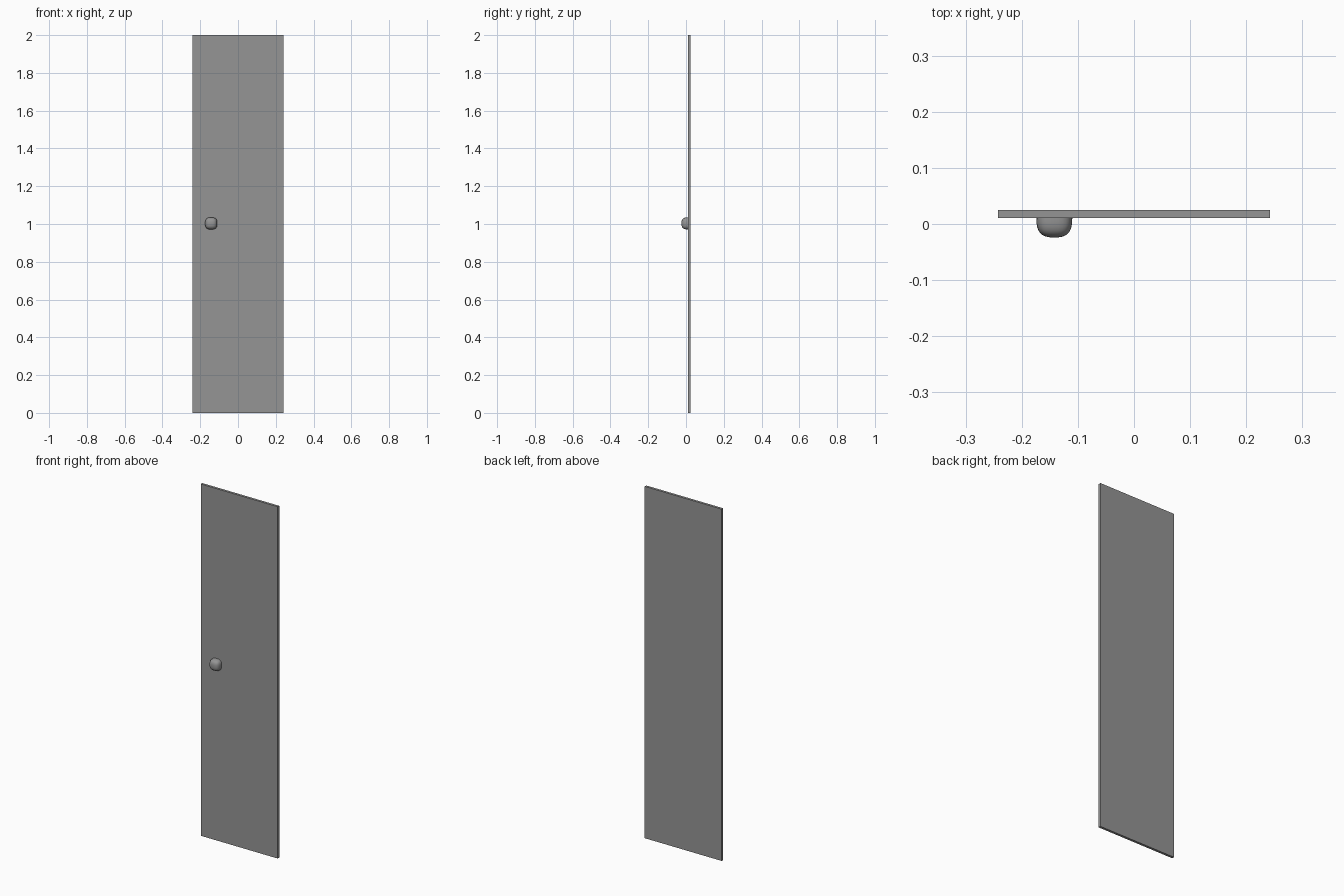
import bpy
import bmesh

old = bpy.data.objects.get("Cube")
if old:
    bpy.data.objects.remove(old, do_unlink=True)

# One plain grey for the panel and the knob
grey = bpy.data.materials.new("mid_grey")
grey.use_nodes = True
colour = (0.3, 0.3, 0.3, 1)
grey.diffuse_color = colour
grey.node_tree.nodes["Principled BSDF"].inputs["Base Color"].default_value = colour


def add_object(name, bm):
    mesh = bpy.data.meshes.new(name)
    bm.to_mesh(mesh)
    bm.free()
    mesh.materials.append(grey)
    obj = bpy.data.objects.new(name, mesh)
    bpy.context.collection.objects.link(obj)
    return obj


# Flat door panel
FRONT, BACK = 0.011, 0.025
bm = bmesh.new()
bmesh.ops.create_cube(bm, size=1)
bmesh.ops.scale(bm, vec=(0.484, BACK - FRONT, 2), verts=bm.verts)
bmesh.ops.translate(bm, vec=(0, (FRONT + BACK) / 2, 1), verts=bm.verts)
add_object("door_panel", bm)

# Knob: a cube rounded to a soft square dome, with its back set in the panel
POWER = 2.8
bm = bmesh.new()
bmesh.ops.create_cube(bm, size=2)
bmesh.ops.subdivide_edges(bm, edges=bm.edges[:], cuts=7, use_grid_fill=True)
for v in bm.verts:
    v.co /= sum(abs(c) ** POWER for c in v.co) ** (1 / POWER)
bmesh.ops.bisect_plane(bm, geom=bm.verts[:] + bm.edges[:] + bm.faces[:],
                       plane_co=(0, 0.05, 0), plane_no=(0, 1, 0), clear_outer=True)
bmesh.ops.scale(bm, vec=(0.032, 0.035, 0.032), verts=bm.verts)
bmesh.ops.translate(bm, vec=(-0.142, FRONT, 1.003), verts=bm.verts)
for f in bm.faces:
    f.smooth = True
add_object("door_knob", bm)
